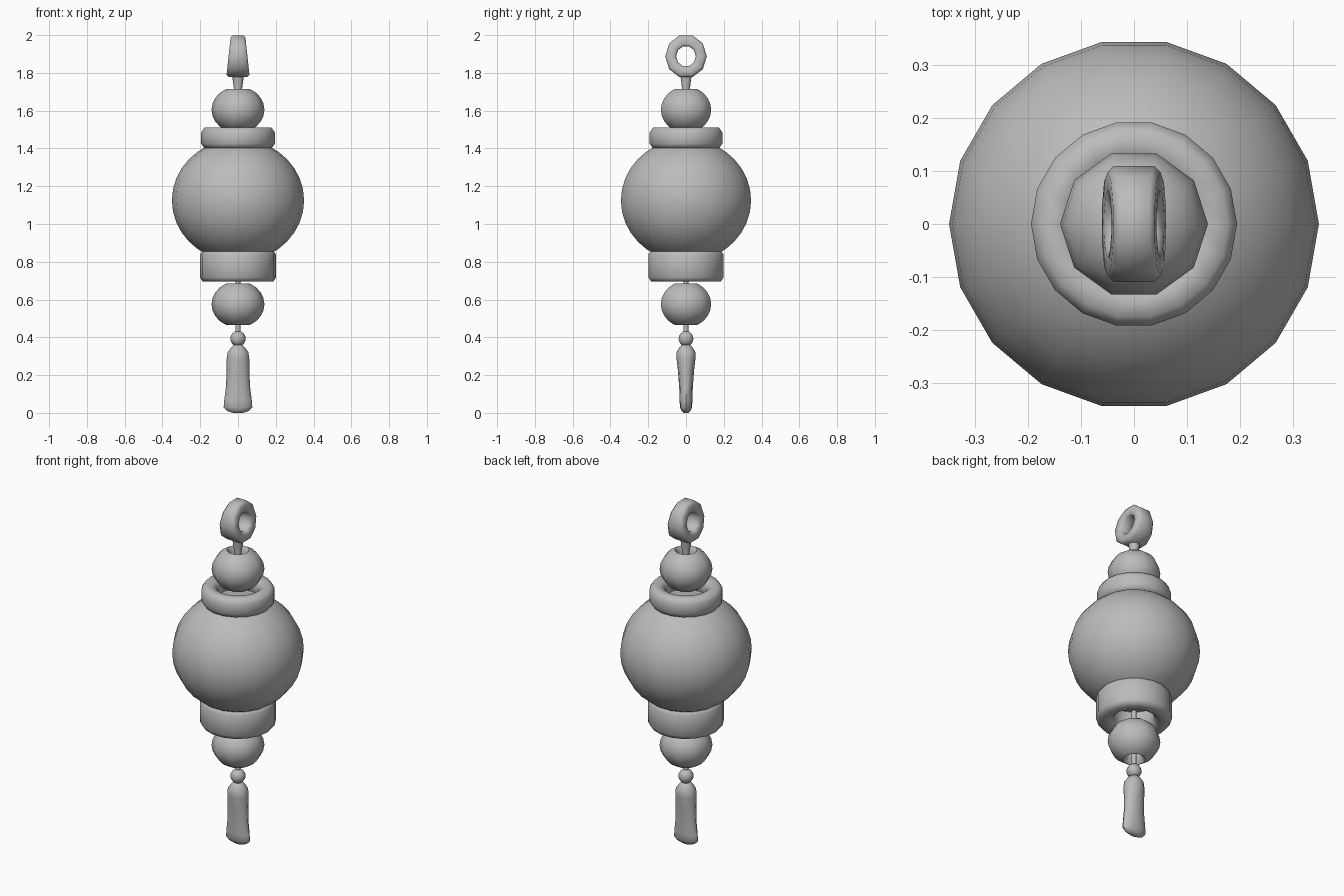
import bpy
import bmesh
from math import sin, cos, tau, radians, sqrt

cube = bpy.data.objects.get("Cube")
if cube:
    bpy.data.objects.remove(cube)

# One plain grey for every part
grey = bpy.data.materials.new("plain grey")
grey.use_nodes = True
colour = (0.5, 0.5, 0.5, 1)
grey.diffuse_color = colour
grey.node_tree.nodes["Principled BSDF"].inputs["Base Color"].default_value = colour


def lathe(name, profile, sides, axis="Z", closed=False, angle=50):
    """Spin (x radius, y radius, height) sections; closed joins last to first."""
    bm = bmesh.new()
    rings = []
    for rx, ry, h in profile:
        ring = []
        for i in range(sides):
            a = tau * i / sides
            u, v = rx * cos(a), ry * sin(a)
            ring.append(bm.verts.new((u, v, h) if axis == "Z" else (h, u, v)))
        rings.append(ring)
    pairs = list(zip(rings, rings[1:]))
    if closed:
        pairs.append((rings[-1], rings[0]))
    else:
        bm.faces.new(rings[0][::-1])
        bm.faces.new(rings[-1])
    for low, high in pairs:
        for i in range(sides):
            j = (i + 1) % sides
            bm.faces.new((low[i], low[j], high[j], high[i]))
    bmesh.ops.recalc_face_normals(bm, faces=bm.faces)
    mesh = bpy.data.meshes.new(name)
    bm.to_mesh(mesh)
    bm.free()
    mesh.materials.append(grey)
    obj = bpy.data.objects.new(name, mesh)
    bpy.context.collection.objects.link(obj)
    bpy.ops.object.select_all(action="DESELECT")
    obj.select_set(True)
    bpy.context.view_layer.objects.active = obj
    bpy.ops.object.shade_smooth_by_angle(angle=radians(angle))
    return obj


def round_profile(pairs):
    return [(r, r, h) for r, h in pairs]


def ellipsoid(radius, half, centre, cut, steps):
    """Ellipsoid outline trimmed at a fraction of its half height."""
    points = []
    for i in range(steps + 1):
        t = -cos(tau / 2 * i / steps) * cut
        points.append((radius * sqrt(1 - t * t), centre + half * t))
    return points


# Large central globe
lathe("globe", round_profile(ellipsoid(0.35, 0.325, 1.125, 0.95, 16)), 18)

# Rounded collars above and below the globe
for name, r, low, high, edge in (("upper_collar", 0.195, 1.40, 1.51, 0.025),
                                 ("lower_collar", 0.202, 0.695, 0.86, 0.022)):
    hole = 0.11
    lathe(name, round_profile([
        (hole, low + edge), (hole + edge, low), (r - edge * 0.7, low),
        (r, low + edge), (r, high - edge), (r - edge * 0.7, high),
        (hole + edge, high), (hole, high - edge)]), 18, closed=True, angle=70)

# Drilled beads: outer bulge plus a narrow bore
for name, centre in (("upper_bead", 1.605), ("lower_bead", 0.575)):
    outline = ellipsoid(0.14, 0.122, centre, 0.9, 10)
    bore = [(0.045, centre + 0.09), (0.045, centre - 0.09)]
    lathe(name, round_profile(outline + bore), 10, closed=True)

# Cords running through the beads
lathe("upper_cord", round_profile([(0.02, 1.48), (0.022, 1.72), (0.032, 1.79)]), 10)
lathe("lower_cord", round_profile([(0.013, 0.41), (0.013, 0.76)]), 8)

# Hanging ring: thick band, narrower at the top
ring_outer, ring_hole = 0.11, 0.052
ring = lathe("hanging_ring", round_profile([
    (ring_hole, -0.04), (ring_hole + 0.012, -0.05), (ring_outer - 0.012, -0.05),
    (ring_outer, -0.038), (ring_outer, 0.038), (ring_outer - 0.012, 0.05),
    (ring_hole + 0.012, 0.05), (ring_hole, 0.04)]), 10, axis="X", closed=True)
for v in ring.data.vertices:
    v.co.x *= 1 - 2.3 * v.co.z
    v.co.z = v.co.z * 1.06 + 1.888

# Knot and flattened tassel
lathe("knot", round_profile(ellipsoid(0.041, 0.041, 0.393, 0.97, 8)), 10)
lathe("tassel", [
    (0.025, 0.012, 0.004), (0.058, 0.022, 0.014), (0.076, 0.032, 0.034),
    (0.073, 0.034, 0.07), (0.064, 0.036, 0.14), (0.06, 0.043, 0.23),
    (0.06, 0.05, 0.29), (0.055, 0.05, 0.325), (0.035, 0.034, 0.352),
    (0.02, 0.02, 0.365)], 12)
for v in bpy.data.objects["tassel"].data.vertices:
    v.co.z = max(v.co.z - 0.004, 0)
